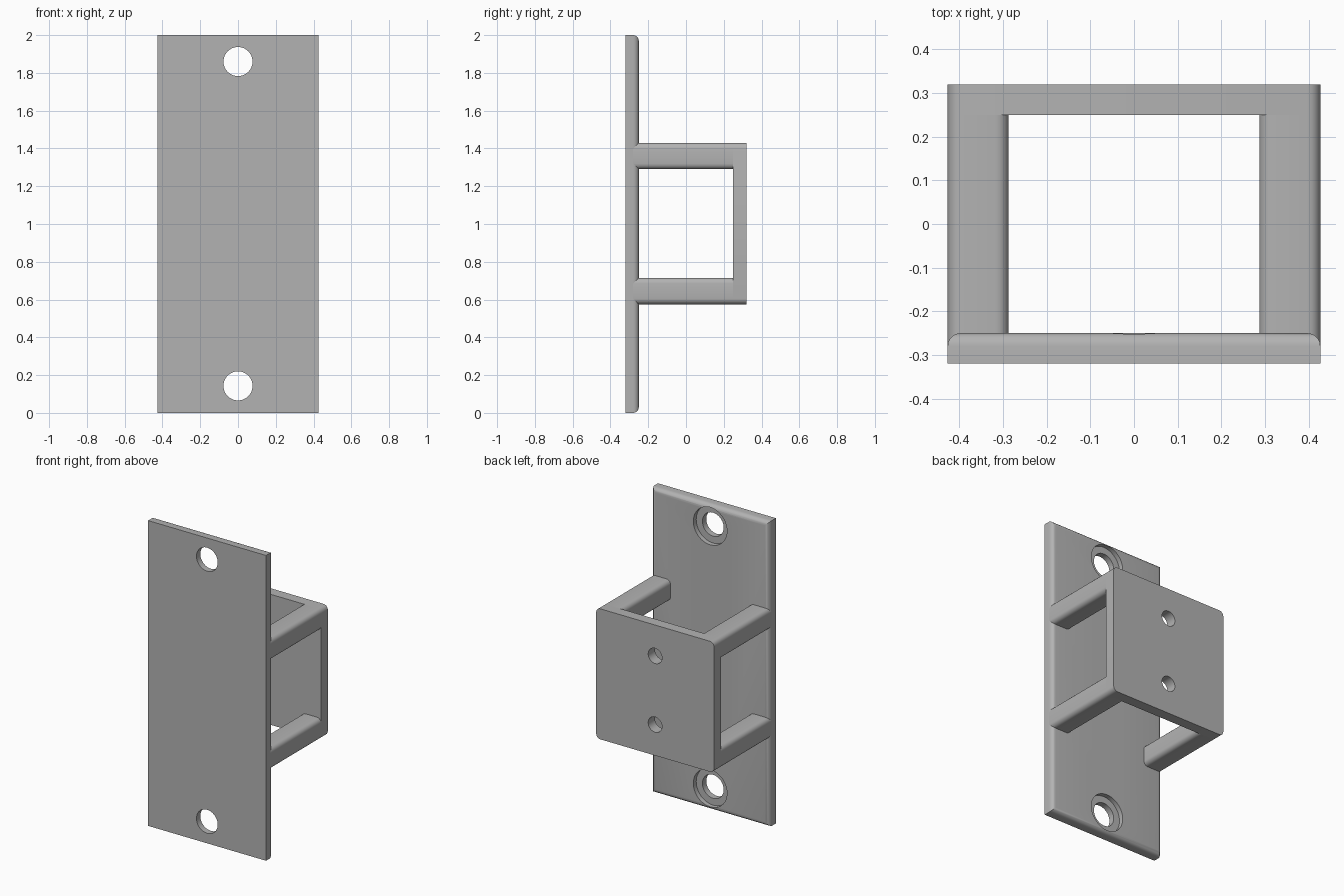
import bpy
import bmesh
import math

if "Cube" in bpy.data.objects:
    bpy.data.objects.remove(bpy.data.objects["Cube"], do_unlink=True)

HALF_W = 0.427      # half width of plate and frame
FRONT, BACK = -0.32, 0.32
THICK = 0.07        # plate and panel thickness
FILLET = 0.03
LOW, HIGH = 0.575, 1.43
BAR = 0.14          # bar section
MID = (LOW + HIGH) / 2

grey = bpy.data.materials.new("plain grey")
grey.use_nodes = True
colour = (0.45, 0.45, 0.45, 1)
grey.diffuse_color = colour
grey.node_tree.nodes["Principled BSDF"].inputs["Base Color"].default_value = colour


def box(name, lo, hi, rounded):
    """Box between two corners; edges picked by rounded(v1, v2) get a fillet."""
    bm = bmesh.new()
    bmesh.ops.create_cube(bm, size=1)
    for v in bm.verts:
        v.co = [lo[i] + (v.co[i] + 0.5) * (hi[i] - lo[i]) for i in range(3)]
    edges = [e for e in bm.edges if rounded(e.verts[0].co, e.verts[1].co)]
    bmesh.ops.bevel(bm, geom=edges, offset=FILLET, segments=5, profile=0.5,
                    affect='EDGES', clamp_overlap=True)
    mesh = bpy.data.meshes.new(name)
    bm.to_mesh(mesh)
    bm.free()
    mesh.materials.append(grey)
    obj = bpy.data.objects.new(name, mesh)
    bpy.context.collection.objects.link(obj)
    return obj


def select(obj):
    bpy.ops.object.select_all(action='DESELECT')
    obj.select_set(True)
    bpy.context.view_layer.objects.active = obj


def drill(obj, radius, z, y0, y1):
    """Cut a round hole along y."""
    bpy.ops.mesh.primitive_cylinder_add(
        vertices=48, radius=radius, depth=y1 - y0,
        location=(0, (y0 + y1) / 2, z), rotation=(math.pi / 2, 0, 0))
    cutter = bpy.context.object
    cutter.hide_render = True
    cutter.data.materials.append(grey)
    select(obj)
    mod = obj.modifiers.new("hole", 'BOOLEAN')
    mod.operation = 'DIFFERENCE'
    mod.solver = 'EXACT'
    mod.object = cutter
    bpy.ops.object.modifier_apply(modifier=mod.name)
    bpy.data.objects.remove(cutter, do_unlink=True)


def smooth(obj):
    select(obj)
    bpy.ops.object.shade_smooth_by_angle(angle=math.radians(30))


def along_y(a, b):
    return abs(a.y - b.y) > 0.01


# Wall plate: rounded rear rim, two counterbored screw holes
plate_back = FRONT + THICK
plate = box("wall_plate", (-HALF_W, FRONT, 0), (HALF_W, plate_back, 2),
            lambda a, b: min(a.y, b.y) > plate_back - 0.001)
for z in (0.143, 1.86):
    drill(plate, 0.077, z, FRONT - 0.1, plate_back + 0.1)
    drill(plate, 0.122, z, plate_back - 0.03, plate_back + 0.1)
smooth(plate)

# Rear panel: rounded corners, two small holes
panel = box("rear_panel", (-HALF_W, BACK - THICK, LOW), (HALF_W, BACK, HIGH), along_y)
for z in (MID - 0.225, MID + 0.225):
    drill(panel, 0.05, z, BACK - THICK - 0.1, BACK + 0.1)
smooth(panel)

# Four rounded bars joining plate and panel
for side, x in (("right", -HALF_W), ("left", HALF_W - BAR)):
    for level, z in (("lower", LOW), ("upper", HIGH - BAR)):
        smooth(box(f"{level}_{side}_bar", (x, plate_back - FILLET, z),
                   (x + BAR, BACK - THICK, z + BAR), along_y))
